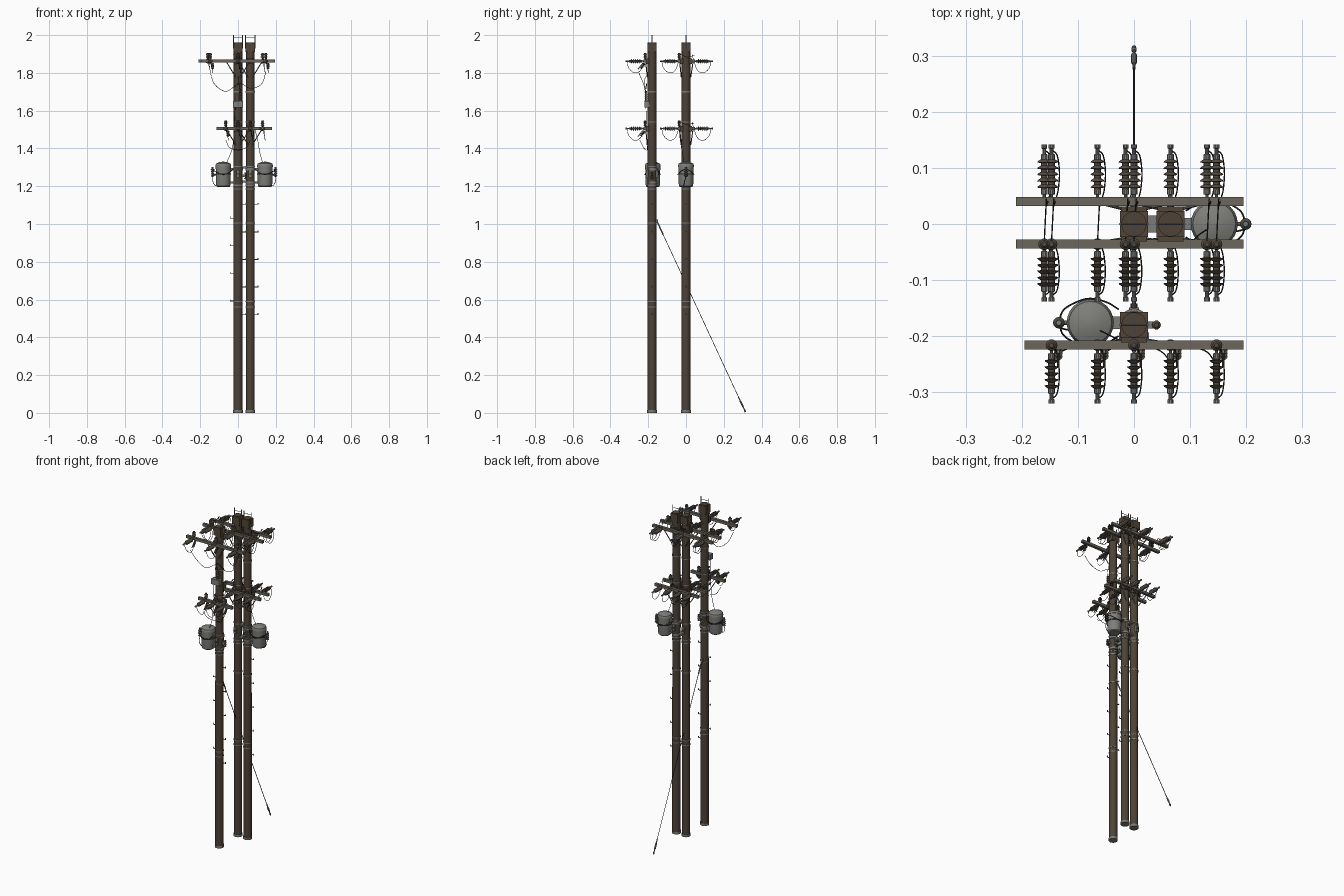
import bpy, bmesh, math
from mathutils import Vector, Matrix

if "Cube" in bpy.data.objects:
    bpy.data.objects.remove(bpy.data.objects["Cube"])


def mat(name, r, g, b):
    m = bpy.data.materials.new(name)
    m.diffuse_color = (r, g, b, 1)
    m.use_nodes = True
    m.node_tree.nodes["Principled BSDF"].inputs["Base Color"].default_value = m.diffuse_color
    return m


WOOD = mat("dark pole wood", 0.075, 0.056, 0.038)
CAP = mat("pole top brown", 0.085, 0.058, 0.038)
ARM = mat("weathered arm", 0.15, 0.135, 0.11)
STEEL = mat("galvanised steel", 0.2, 0.2, 0.19)
TANK = mat("tank grey", 0.21, 0.21, 0.195)
PORC = mat("brown porcelain", 0.085, 0.068, 0.052)
WIRE = mat("black wire", 0.025, 0.025, 0.025)


def finish(name, bm, m):
    bmesh.ops.recalc_face_normals(bm, faces=bm.faces)
    me = bpy.data.meshes.new(name)
    bm.to_mesh(me)
    bm.free()
    me.polygons.foreach_set("use_smooth", [True] * len(me.polygons))
    me.set_sharp_from_angle(angle=math.radians(35))
    me.materials.append(m)
    ob = bpy.data.objects.new(name, me)
    bpy.context.collection.objects.link(ob)
    return ob


def lathe(name, prof, loc, axis, m, n=14):
    """Revolve (radius, height) points about an axis, closed at both ends."""
    bm = bmesh.new()
    M = Matrix.Translation(loc) @ Vector(axis).to_track_quat('Z', 'Y').to_matrix().to_4x4()
    rings = [[bm.verts.new(M @ Vector((r * math.cos(2 * math.pi * i / n), r * math.sin(2 * math.pi * i / n), h)))
              for i in range(n)] for r, h in prof]
    for a, b in zip(rings, rings[1:]):
        for i in range(n):
            bm.faces.new((a[i], a[(i + 1) % n], b[(i + 1) % n], b[i]))
    bm.faces.new(rings[0])
    bm.faces.new(rings[-1])
    return finish(name, bm, m)


def rod(name, a, b, r, m, n=8):
    d = Vector(b) - Vector(a)
    return lathe(name, [(r, 0), (r, d.length)], a, d, m, n)


def box(name, c, s, m):
    bm = bmesh.new()
    bmesh.ops.create_cube(bm, size=1, matrix=Matrix.Translation(c) @ Matrix.Diagonal((*s, 1)))
    return finish(name, bm, m)


def wire(name, pts, r=0.0013):
    """Smooth cable through points (Catmull-Rom), swept as a thin tube."""
    P = [Vector(p) for p in pts]
    P = [2 * P[0] - P[1]] + P + [2 * P[-1] - P[-2]]
    path = []
    for a, b, c, d in zip(P, P[1:], P[2:], P[3:]):
        for k in range(6):
            t = k / 6
            path.append(0.5 * (2 * b + (c - a) * t + (2 * a - 5 * b + 4 * c - d) * t * t
                               + (3 * b - a - 3 * c + d) * t ** 3))
    path.append(P[-2])
    bm = bmesh.new()
    rings = []
    for i, p in enumerate(path):
        t = path[min(i + 1, len(path) - 1)] - path[max(i - 1, 0)]
        q = t.to_track_quat('Z', 'Y')
        rings.append([bm.verts.new(p + q @ Vector((r * math.cos(j * math.pi / 2.5), r * math.sin(j * math.pi / 2.5), 0)))
                      for j in range(5)])
    for a, b in zip(rings, rings[1:]):
        for j in range(5):
            bm.faces.new((a[j], a[(j + 1) % 5], b[(j + 1) % 5], b[j]))
    return finish(name, bm, WIRE)


def sheds(r0, r1, h0, step, count):
    """Profile of stacked insulator skirts."""
    prof = [(r0, h0)]
    for i in range(count):
        h = h0 + i * step
        prof += [(r0, h + step * .25), (r1, h + step * .35), (r1 * .9, h + step * .55), (r0, h + step * .85)]
    return prof


def strain(x, y, z, s):
    """Horizontal insulator string leaving the arm in direction s along y."""
    ax = (0, s, 0)
    lathe("strain_insulator", sheds(0.006, 0.0125, 0.017, 0.0112, 5), (x, y, z), ax, PORC)
    lathe("string_shackle", [(0.003, 0), (0.003, 0.008), (0.006, 0.009), (0.006, 0.018)], (x, y, z), ax, STEEL, 10)
    lathe("string_clamp", [(0.006, 0.071), (0.006, 0.08), (0.0035, 0.081), (0.0035, 0.09),
                           (0.005, 0.091), (0.005, 0.098)], (x, y, z), ax, STEEL, 10)


def pin(x, y, z):
    lathe("pin_insulator", [(0.003, 0), (0.003, 0.008)] + sheds(0.006, 0.0105, 0.008, 0.0085, 3)
          + [(0.007, 0.035), (0.004, 0.038)], (x, y, z), (0, 0, 1), PORC)


def jumper(x, y, z, s):
    """Loop from string end, hanging below, back up to the arm."""
    wire("jumper_wire", [(x, y + s * .092, z - .003), (x + .010, y + s * .082, z - .038),
                         (x + .014, y + s * .052, z - .062), (x + .012, y + s * .022, z - .05),
                         (x + .008, y + s * .006, z - .012), (x + .004, y - s * .008, z + .035)])


def cutout(x, y, z):
    """Tilted fuse holder on the front of an arm."""
    lathe("fuse_cutout", sheds(0.004, 0.008, 0, 0.009, 4), (x, y, z), (0, -.6, -.8), PORC, 10)
    rod("fuse_tube", (x, y - .01, z + .002), (x, y - .036, z - .03), 0.0025, STEEL)


def arm(x0, x1, y, z, px):
    box("crossarm", ((x0 + x1) / 2, y, z), (x1 - x0, 0.016, 0.016), ARM)
    for p in px:
        py = -0.18 if y < -0.1 else 0
        s = 1 if y > py else -1
        box("arm_block", (p, py + s * .024, z), (0.046, 0.014, 0.03), CAP)
        rod("arm_bolt", (p, y - .012, z), (p, y + .012, z), 0.004, STEEL)
        for d in (-1, 1):
            rod("arm_brace", (p + d * .06, y - s * .003, z - .006), (p + d * .012, py + s * .025, z - .085), 0.0028, STEEL, 6)


# Poles with bands, top collar and U-shaped top bracket
POLES = [(0, 0), (0.065, 0), (0, -0.18)]
for x, y in POLES:
    lathe("pole", [(0.0235, 0.004), (0.0225, 1.962)], (x, y, 0), (0, 0, 1), WOOD, 20)
    lathe("pole_foot", [(0.0255, 0), (0.0255, 0.014)], (x, y, 0), (0, 0, 1), STEEL, 20)
    box("pole_top_collar", (x, y, 1.934), (0.05, 0.046, 0.048), CAP)
    for z in (0.56, 0.59, 1.005, 1.185, 1.205, 1.305, 1.54, 1.70):
        lathe("pole_band", [(0.0247, -0.003), (0.0247, 0.003)], (x, y, z), (0, 0, 1), STEEL, 20)
    for s in (-1, 1):
        rod("top_spike", (x + s * .0245, y, 1.93), (x + s * .0245, y, 2.0), 0.0022, STEEL)
    rod("top_spike_bar", (x - .0245, y, 1.985), (x + .0245, y, 1.985), 0.0015, STEEL)

# Climbing steps
for x, y in POLES[1:]:
    for i in range(9):
        s = 1 if i % 2 == 0 else -1
        z = 0.52 + i * 0.073
        if s > 0 or y < 0:
            rod("climbing_step", (x + s * .02, y, z), (x + s * .043, y, z), 0.0024, STEEL, 6)
            rod("climbing_step_tip", (x + s * .041, y, z), (x + s * .041, y, z + .008), 0.0024, STEEL, 6)

# Upper and lower arms: (z, x0, x1, front/back double arms, insulator x positions)
TWIN_TOP = (-0.16, -0.147, -0.015, 0, 0.13, 0.147)
TWIN_LOW = (-0.065, 0, 0.065, 0.13)
for z, x0, x1, xs in ((1.862, -0.21, 0.195, TWIN_TOP), (1.505, -0.115, 0.18, TWIN_LOW)):
    for y, s in ((-0.036, -1), (0.04, 1)):
        arm(x0, x1, y, z, (0, 0.065))
        for x in xs:
            strain(x, y + s * .004, z, s)
            jumper(x, y, z, s)
    for x in xs:
        pin(x, -0.036, z + .006)
        wire("bridge_wire", [(x, -.036, z + .04), (x + .002, 0.005, z + .022), (x + .004, .045, z + .03)])

# Single arms on the front pole
for z, w, d in ((1.862, 0.195, 0.147), (1.505, 0.115, 0.065)):
    arm(-w, w, -0.216, z, (0,))
    for x in (-d, 0, d):
        strain(x, -0.222, z, -1)
        jumper(x, -0.22, z, -1)
        pin(x, -0.216, z + .006)
        cutout(x + .012, -0.218, z - .012)
    for s, dip in ((-1, 0.155), (1, 0.14)):
        if z > 1.6:
            wire("sagging_lead", [(s * d, -.25, z - .06), (s * .125, -.225, z - .12), (s * .07, -.215, z - dip - .005),
                                  (s * .02, -.21, z - dip + .02), (0, -.207, z - .12)])
        else:
            wire("sagging_lead", [(s * d, -.245, z - .06), (s * .045, -.225, z - .1), (0, -.21, z - .115)])

# Control box and arrester on the front pole
box("control_box", (0, -0.207, 1.633), (0.054, 0.028, 0.034), TANK)
lathe("arrester", sheds(0.004, 0.008, 0, 0.011, 5), (0.012, -0.212, 1.65), (0, 0, 1), PORC, 10)
wire("box_lead", [(0.012, -.212, 1.705), (0.005, -.222, 1.74), (0, -.215, 1.78)])
wire("box_drop", [(-.015, -.212, 1.62), (-.02, -.21, 1.5), (-.03, -.205, 1.4), (-.06, -.19, 1.325)])
wire("rear_drop", [(.09, -.036, 1.50), (.105, -.03, 1.44), (.115, -.02, 1.38), (.13, -.01, 1.325)])


def transformer(cx, cy, px, s):
    """Round tank hung beside a pole; s is the outward x direction."""
    up = (0, 0, 1)
    lathe("transformer_tank", [(0.03, 1.195), (0.036, 1.2), (0.0385, 1.212), (0.04, 1.305)], (cx, cy, 0), up, TANK, 24)
    lathe("transformer_lid", [(0.042, 1.303), (0.042, 1.311), (0.038, 1.32), (0.022, 1.327), (0.004, 1.33)],
          (cx, cy, 0), up, TANK, 24)
    lathe("transformer_belt", [(0.0415, 1.262), (0.0415, 1.268)], (cx, cy, 0), up, WIRE, 24)
    for z in (1.22, 1.29):
        box("transformer_hanger", ((cx + px) / 2, cy, z), (abs(cx - px) - .05, 0.022, 0.012), STEEL)
        lathe("hanger_band", [(0.0255, -.006), (0.0255, .006)], (px, cy, z), up, STEEL, 20)
    bx = cx + s * .056
    lathe("transformer_bushing", sheds(0.005, 0.0105, 0, 0.011, 4), (bx, cy, 1.25), up, PORC, 12)
    rod("bushing_cap", (bx, cy, 1.29), (bx, cy, 1.302), 0.005, STEEL)
    rod("bushing_bracket", (cx + s * .036, cy, 1.262), (bx, cy, 1.262), 0.004, STEEL)
    for q in (-1, 1):
        wire("transformer_lead", [(bx, cy, 1.29), (bx - s * .008, cy + q * .022, 1.282), (cx + s * .026, cy + q * .036, 1.27),
                                  (cx, cy + q * .043, 1.262), (cx - s * .03, cy + q * .036, 1.27),
                                  (cx - s * .05, cy + q * .024, 1.29)], 0.0017)
    wire("transformer_loop", [(bx, cy, 1.252), (bx - s * .001, cy - .008, 1.225), (bx - s * .012, cy - .012, 1.205),
                              (cx + s * .03, cy - .014, 1.203)], 0.0017)


transformer(-0.078, -0.176, 0, -1)
transformer(0.143, 0, 0.065, 1)

# Pole hardware near the transformers: lugs, bolts and the tie between the twin poles
for x, y in POLES:
    for dy in (-1, 1):
        box("pole_lug", (x, y + dy * .026, 1.265), (0.018, 0.01, 0.04), STEEL)
        rod("pole_lug_bolt", (x, y + dy * .025, 1.265), (x, y + dy * .038, 1.265), 0.006, PORC, 10)
for z in (1.225, 1.30):
    box("pole_tie", (0.0325, 0, z), (0.03, 0.03, 0.01), STEEL)
box("side_bracket", (0.03, -0.18, 1.255), (0.02, 0.012, 0.012), STEEL)
lathe("side_bushing", sheds(0.004, 0.008, 0, 0.01, 4), (0.04, -0.18, 1.235), (0, 0, 1), PORC, 10)

# Guy wire with anchor turnbuckle
top, foot = Vector((0, -0.154, 1.015)), Vector((0, 0.315, 0.004))
d = (top - foot).normalized()
rod("guy_wire", top, foot, 0.0018, WIRE, 6)
rod("guy_grip_top", top, top - d * .08, 0.0036, STEEL)
lathe("guy_anchor", [(0.004, 0), (0.005, 0.012), (0.003, 0.014), (0.003, 0.03), (0.005, 0.032), (0.005, 0.065),
                     (0.003, 0.067), (0.003, 0.09)], foot, d, STEEL, 10)
box("guy_hook", (0, -0.154, 1.015), (0.012, 0.012, 0.02), STEEL)
